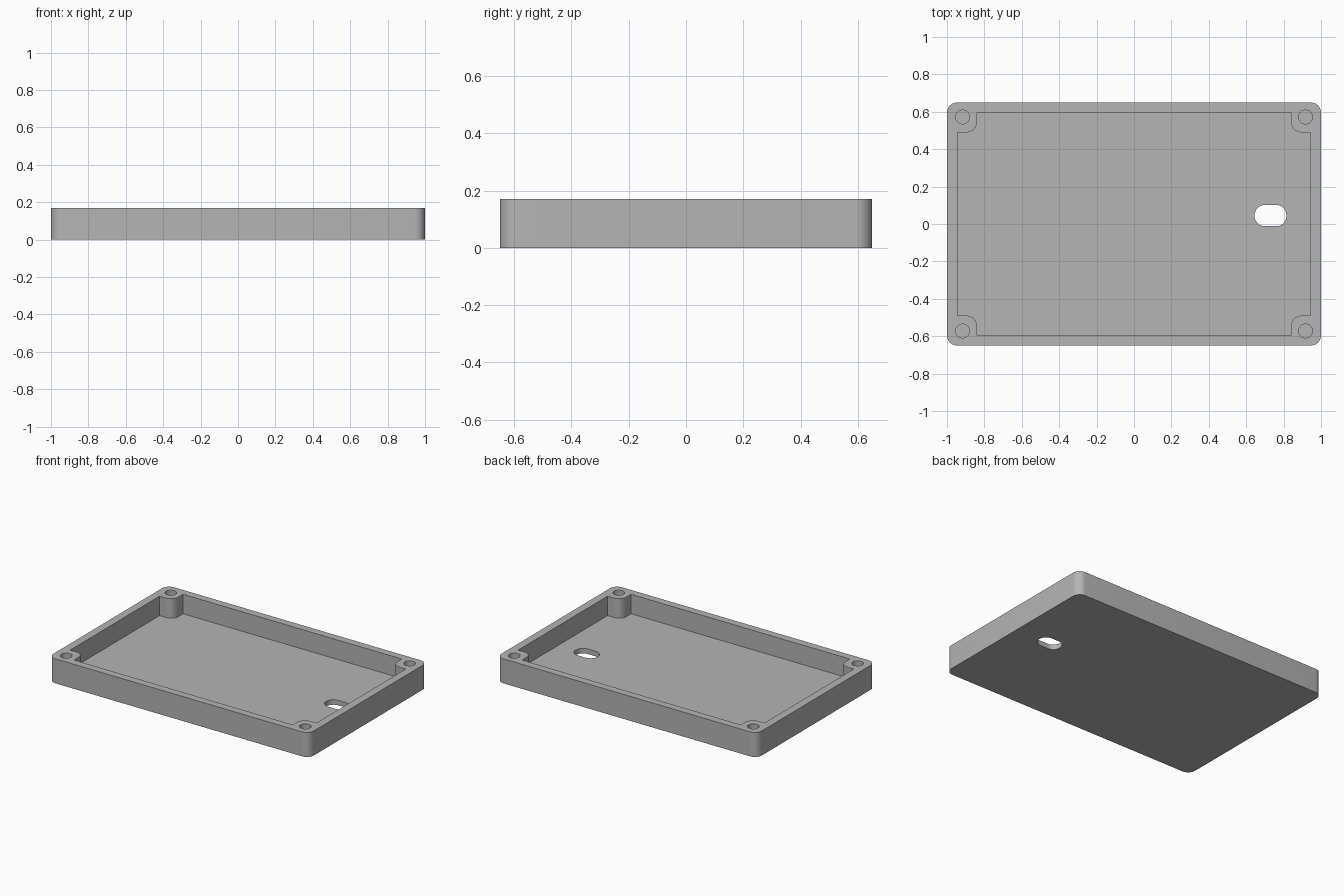
import bpy
import bmesh
from math import pi, sin, cos
from mathutils import Vector

if "Cube" in bpy.data.objects:
    bpy.data.objects.remove(bpy.data.objects["Cube"], do_unlink=True)

HALF_X, HALF_Y, HEIGHT, FLOOR = 1.0, 0.65, 0.17, 0.035
IN_X, IN_Y = 0.945, 0.597       # cavity half size
BOSS_X, BOSS_Y = 0.84, 0.49     # inner faces of the corner bosses
ROUND = 0.055

grey = bpy.data.materials.new("plain grey")
grey.use_nodes = True
colour = (0.46, 0.46, 0.46, 1)
grey.diffuse_color = colour
grey.node_tree.nodes["Principled BSDF"].inputs["Base Color"].default_value = colour


def fillet(corners, steps=10):
    """Round each right-angled (x, y, radius) corner of a closed outline."""
    pts = []
    for i, (x, y, r) in enumerate(corners):
        p = Vector((x, y))
        if r == 0:
            pts.append(p)
            continue
        a = (Vector(corners[i - 1][:2]) - p).normalized()
        b = (Vector(corners[(i + 1) % len(corners)][:2]) - p).normalized()
        centre = p + (a + b) * r
        for k in range(steps + 1):
            t = k / steps * pi / 2
            pts.append(centre - b * r * cos(t) - a * r * sin(t))
    return pts


def rectangle(cx, cy, hx, hy, r):
    return fillet([(cx + sx * hx, cy + sy * hy, r)
                   for sx, sy in ((-1, -1), (1, -1), (1, 1), (-1, 1))])


def prism(name, outline, z0, z1):
    """Extrude an outline between two heights."""
    bm = bmesh.new()
    face = bm.faces.new([bm.verts.new((p.x, p.y, z0)) for p in outline])
    top = bmesh.ops.extrude_face_region(bm, geom=[face])["geom"]
    bmesh.ops.translate(bm, vec=(0, 0, z1 - z0),
                        verts=[v for v in top if isinstance(v, bmesh.types.BMVert)])
    bmesh.ops.recalc_face_normals(bm, faces=bm.faces)
    mesh = bpy.data.meshes.new(name)
    bm.to_mesh(mesh)
    bm.free()
    mesh.materials.append(grey)
    obj = bpy.data.objects.new(name, mesh)
    bpy.context.collection.objects.link(obj)
    return obj


# Solid tray block
tray = prism("tray", rectangle(0, 0, HALF_X, HALF_Y, ROUND), 0, HEIGHT)

# Cavity outline, stepping around a boss in each corner
corners = []
for sx, sy in ((-1, -1), (1, -1), (1, 1), (-1, 1)):
    step = [(sx * IN_X, sy * BOSS_Y, 0),
            (sx * BOSS_X, sy * BOSS_Y, ROUND),
            (sx * BOSS_X, sy * IN_Y, 0)]
    corners += step if sx * sy > 0 else step[::-1]
cutters = [prism("cavity_cutter", fillet(corners), FLOOR, HEIGHT + 0.1)]

# Rounded slot through the floor
cutters.append(prism("slot_cutter", rectangle(0.73, 0.045, 0.085, 0.057, 0.055),
                     -0.1, HEIGHT))

# Blind screw holes in the bosses
for sx in (-1, 1):
    for sy in (-1, 1):
        cutters.append(prism("screw_hole_cutter",
                             rectangle(sx * 0.917, sy * 0.572, 0.037, 0.037, 0.0369),
                             FLOOR, HEIGHT + 0.1))

bpy.context.view_layer.objects.active = tray
for cutter in cutters:
    cutter.hide_render = True
    cut = tray.modifiers.new(cutter.name, "BOOLEAN")
    cut.operation = "DIFFERENCE"
    cut.solver = "EXACT"
    cut.object = cutter
    bpy.ops.object.modifier_apply(modifier=cut.name)
    bpy.data.objects.remove(cutter, do_unlink=True)

# Smooth the rounded corners, keep edges crisp
bpy.ops.object.select_all(action="DESELECT")
tray.select_set(True)
bpy.ops.object.shade_smooth_by_angle(angle=pi / 6)
